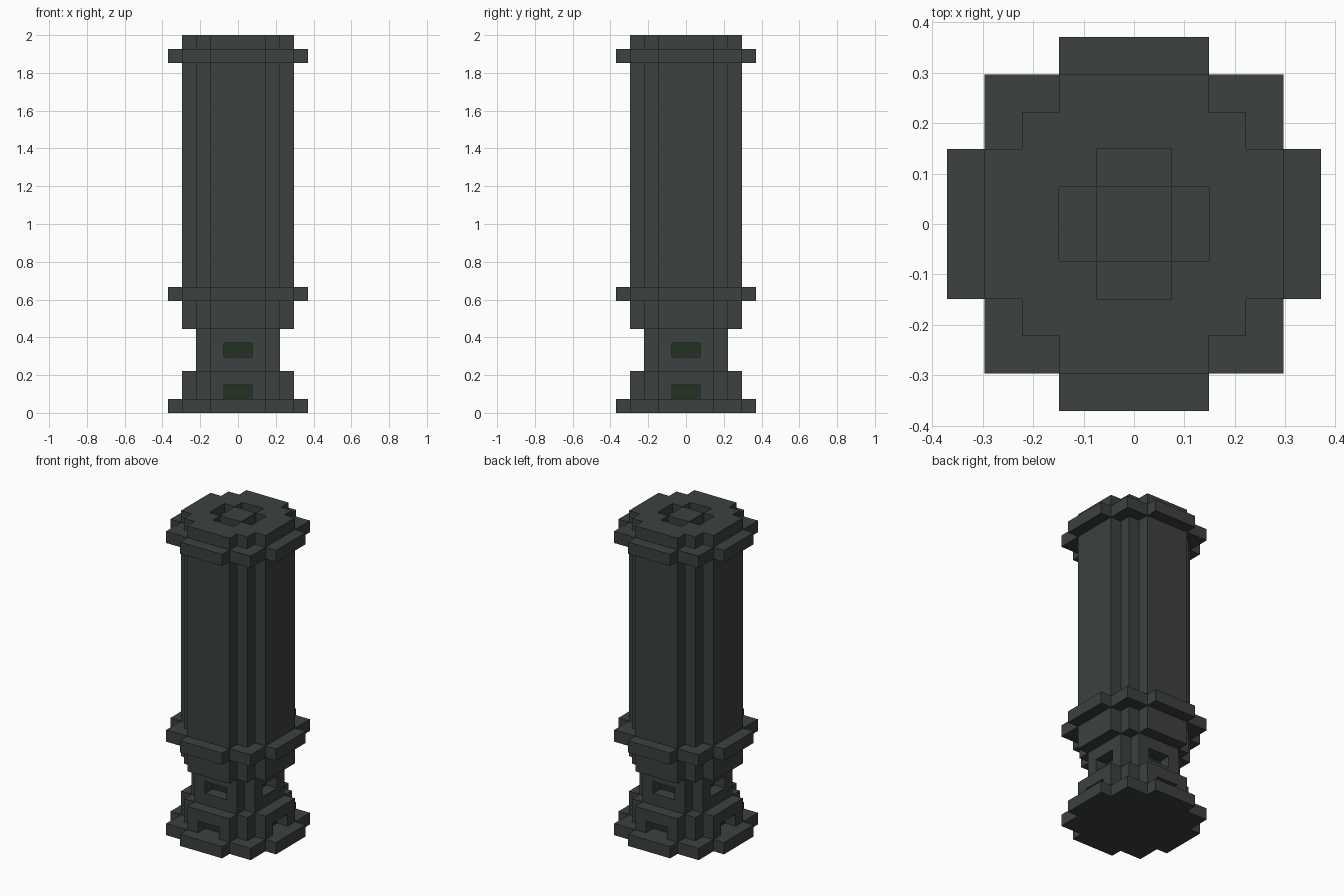
import bpy, bmesh

if "Cube" in bpy.data.objects:
    bpy.data.objects.remove(bpy.data.objects["Cube"], do_unlink=True)

U = 2 / 27  # block size


def material(name, rgb):
    m = bpy.data.materials.new(name)
    m.use_nodes = True
    m.diffuse_color = (*rgb, 1)
    m.node_tree.nodes["Principled BSDF"].inputs["Base Color"].default_value = (*rgb, 1)
    return m


METAL = material("dark grey metal", (0.045, 0.053, 0.051))
GREEN = material("dark green core", (0.016, 0.032, 0.016))


def rotations(points):
    """The points turned by 0, 90, 180 and 270 degrees."""
    for _ in range(4):
        yield points
        points = [(-y, x) for x, y in points]


def prism(name, outlines, z0, z1, green=False, open_seams=False):
    """Extrude outlines (in blocks) from z0 to z1."""
    bm = bmesh.new()
    for outline in outlines:
        base = bm.faces.new([bm.verts.new((x * U, y * U, z0 * U)) for x, y in outline])
        top = bmesh.ops.extrude_face_region(bm, geom=[base], use_keep_orig=True)["geom"]
        bmesh.ops.translate(bm, vec=(0, 0, (z1 - z0) * U),
                            verts=[v for v in top if isinstance(v, bmesh.types.BMVert)])
    # Drop the inner walls where quarters meet
    if open_seams:
        seams = [f for f in bm.faces if any(all(abs(v.co[i]) < 1e-5 for v in f.verts) for i in (0, 1))]
        bmesh.ops.delete(bm, geom=seams, context='FACES')
        bmesh.ops.remove_doubles(bm, verts=bm.verts, dist=1e-5)
    bmesh.ops.recalc_face_normals(bm, faces=bm.faces)
    # Slot back walls are the upright faces nearest the middle of each side
    if green:
        walls = [f for f in bm.faces if abs(f.normal.z) < 0.5]
        for f in walls:
            c = f.calc_center_median()
            f.material_index = int(min(abs(c.x), abs(c.y)) < 1e-4)
    mesh = bpy.data.meshes.new(name)
    bm.to_mesh(mesh)
    bm.free()
    mesh.materials.append(METAL)
    if green:
        mesh.materials.append(GREEN)
    obj = bpy.data.objects.new(name, mesh)
    bpy.context.collection.objects.link(obj)


def layer(name, quarter, z0, z1, green=False):
    outline = [p for part in rotations(quarter) for p in part]
    prism(name, [outline], z0, z1, green)


# One quarter of each stepped cross-section
RING = [(5, 2), (4, 2), (4, 4), (2, 4), (2, 5)]
BODY = [(4, 2), (3, 2), (3, 3), (2, 3), (2, 4)]
NECK = [(3, 2), (2, 2), (2, 3)]
BODY_SLOT = [(3, 1), (4, 1)] + BODY[:] + [(1, 4), (1, 3)]
NECK_SLOT = [(2, 1), (3, 1)] + NECK[:] + [(1, 3), (1, 2)]

# Stacked parts from the bottom up
layer("base_ring", RING, 0, 1)
layer("foot_slots", BODY_SLOT, 1, 2, green=True)
layer("foot_top", BODY, 2, 3)
layer("neck_bottom", NECK, 3, 4)
layer("neck_slots", NECK_SLOT, 4, 5, green=True)
layer("neck_top", NECK, 5, 6)
layer("collar", BODY, 6, 8)
layer("lower_ring", RING, 8, 9)
layer("grip", BODY, 9, 25)
layer("upper_ring", RING, 25, 26)

# Cap with four recesses round a centre block
CAP = [(0, 2), (1, 2), (1, 1), (2, 1), (2, 0), (4, 0), (4, 2), (3, 2), (3, 3), (2, 3), (2, 4), (0, 4)]
prism("cap", list(rotations(CAP)), 26, 27, open_seams=True)
layer("cap_centre", [(1, 1)], 26, 27)
